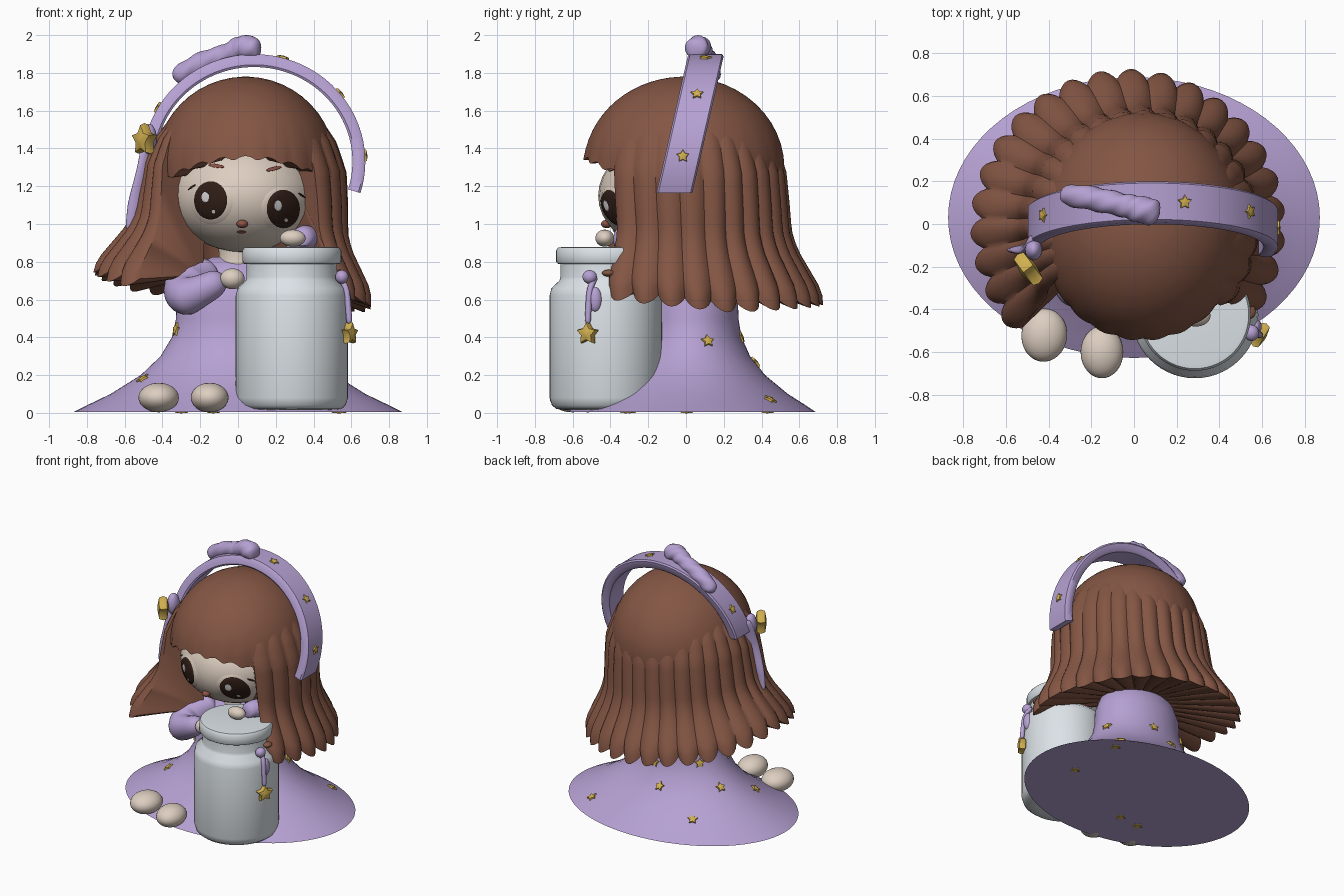
import bpy, bmesh, math
from math import sin, cos, pi, radians, sqrt
from mathutils import Vector, Matrix

if "Cube" in bpy.data.objects:
    bpy.data.objects.remove(bpy.data.objects["Cube"])


def material(name, *srgb):
    col = [((c / 255 + .055) / 1.055) ** 2.4 for c in srgb] + [1]
    m = bpy.data.materials.new(name)
    m.use_nodes = True
    m.diffuse_color = col
    bsdf = m.node_tree.nodes["Principled BSDF"]
    bsdf.inputs["Base Color"].default_value = col
    bsdf.inputs["Roughness"].default_value = .7
    return m


LAVENDER = material("lavender cloth", 182, 161, 211)
BROWN = material("brown hair", 132, 86, 68)
SKIN = material("pale skin", 221, 206, 192)
GLASS = material("grey jar", 220, 227, 232)
GOLD = material("gold", 210, 176, 80)
DARK = material("dark eye", 48, 30, 23)
SHINE = material("eye shine", 215, 215, 218)
LIP = material("lip red brown", 140, 82, 68)


def finish(name, bm, mat, angle=40, closed=True):
    if closed:
        bmesh.ops.recalc_face_normals(bm, faces=bm.faces)
    me = bpy.data.meshes.new(name)
    bm.to_mesh(me)
    bm.free()
    me.materials.append(mat)
    ob = bpy.data.objects.new(name, me)
    bpy.context.collection.objects.link(ob)
    bpy.ops.object.select_all(action='DESELECT')
    ob.select_set(True)
    bpy.context.view_layer.objects.active = ob
    bpy.ops.object.shade_smooth_by_angle(angle=radians(angle))
    return ob


def loft(name, rings, mat, angle=40):
    """Skin closed rings of points and cap both ends."""
    bm = bmesh.new()
    vs = [[bm.verts.new(p) for p in ring] for ring in rings]
    n = len(vs[0])
    for a, b in zip(vs, vs[1:]):
        for i in range(n):
            bm.faces.new((a[i], a[(i + 1) % n], b[(i + 1) % n], b[i]))
    bm.faces.new(vs[0])
    bm.faces.new(vs[-1])
    return finish(name, bm, mat, angle)


def lathe(name, profile, centre, mat, yscale=1, n=56, angle=40):
    rings = [[(centre[0] + r * cos(2 * pi * i / n), centre[1] + r * yscale * sin(2 * pi * i / n), z)
              for i in range(n)] for r, z in profile]
    return loft(name, rings, mat, angle)


def lerp(keys, x):
    for (a, p), (b, q) in zip(keys, keys[1:]):
        if x <= b:
            return p + (q - p) * max(0, (x - a) / (b - a))
    return keys[-1][1]


def tube(name, path, radii, mat, flat=1, twist=0, steps=28, n=18):
    """Round-ended tube through a smooth path; twist adds a rope pattern."""
    pts = [Vector(p) for p in path]
    rings, m = [], len(pts) - 1
    for k in range(steps + 1):
        u = k / steps
        i = min(int(u * m), m - 1)
        f = u * m - i
        p0, p1, p2, p3 = (pts[max(0, min(m, j))] for j in (i - 1, i, i + 1, i + 2))
        pos = .5 * (2 * p1 + (p2 - p0) * f + (2 * p0 - 5 * p1 + 4 * p2 - p3) * f * f
                    + (3 * p1 - p0 - 3 * p2 + p3) * f ** 3)
        d = (p2 - p0).lerp(p3 - p1, f)
        rot = d.to_track_quat('Z', 'Y')
        r = lerp([(j / m, v) for j, v in enumerate(radii)], u)
        r *= sqrt(max(.03, 1 - max(0, abs(2 * u - 1) - .75) ** 2 * 16))
        ring = []
        for j in range(n):
            a = 2 * pi * j / n
            q = r * (1 + (.05 * sin(3 * a + twist * u) if twist else 0))
            ring.append(pos + rot @ Vector((q * cos(a) * flat, q * sin(a), 0)))
        rings.append(ring)
    return loft(name, rings, mat, 60)


def ball(name, loc, size, mat, rot=0):
    bm = bmesh.new()
    bmesh.ops.create_uvsphere(bm, u_segments=32, v_segments=18, radius=1)
    bm.transform(Matrix.Translation(loc) @ Matrix.Rotation(rot, 4, 'Z') @ Matrix.Diagonal((*size, 1)))
    return finish(name, bm, mat, 80)


def star(name, loc, normal, r, depth):
    n = Vector(normal).normalized()
    up = Vector((0, 1, 0)) if abs(n.z) > .95 else Vector((0, 0, 1))
    x = up.cross(n).normalized()
    y = n.cross(x)
    place = lambda a, q, h: Vector(loc) + x * sin(a) * q + y * cos(a) * q + n * h
    rings = [[place(pi * i / 5, s * (r if i % 2 == 0 else r * .55), h * depth) for i in range(10)]
             for s, h in ((.15, -1), (.88, -.7), (1, 0), (.88, .7), (.15, 1))]
    return loft(name, rings, GOLD, 50)


# Dress with flared skirt, and neck
SKIRT = [(.005, .87), (.04, .8), (.1, .675), (.2, .515), (.3, .41), (.4, .35), (.5, .328),
         (.6, .325), (.7, .29), (.78, .21), (.825, .14)]
lathe("dress", [(r, z) for z, r in SKIRT], (0, .03), LAVENDER, .755, 72, 60)
lathe("neck", [(.11, .78), (.1, .84), (.11, .9)], (0, -.01), SKIN)

# Stars scattered on the skirt and its underside
for az, z in ((94, .265), (158, .275), (124, .12), (203, .18), (139, .44), (197, .44), (48, .07),
              (18, .38), (80, .4)):
    a, r = radians(az), lerp(SKIRT, z)
    slope = (lerp(SKIRT, z - .03) - lerp(SKIRT, z + .03)) / .06
    star("skirt_star", (r * cos(a), .03 + .755 * r * sin(a), z), (cos(a), 1.25 * sin(a), slope), .039, .014)
for x, y in ((.53, .43), (.54, 0), (-.3, -.32), (-.13, -.3)):
    star("underside_star", (x, y, .006), (0, 0, -1), .038, .008)

# Feet
ball("right_foot", (-.42, -.52, .081), (.107, .125, .078), SKIN, -.1)
ball("left_foot", (-.15, -.6, .081), (.1, .122, .078), SKIN)

# Arms and hands
tube("right_sleeve", [(-.14, -.06, .76), (-.27, -.16, .68), (-.26, -.3, .62), (-.07, -.36, .71)],
     (.08, .115, .1, .06), LAVENDER)
ball("right_hand", (-.03, -.37, .71), (.065, .06, .055), SKIN)
tube("left_sleeve", [(.15, -.06, .77), (.3, -.16, .82), (.36, -.3, .93), (.33, -.38, .93)],
     (.08, .08, .065, .05), LAVENDER)
ball("left_hand", (.29, -.43, .925), (.068, .05, .045), SKIN)

# Jar and lid
JAR = (.285, -.425)
lathe("jar", [(.2, .015), (.26, .02), (.285, .04), (.297, .08), (.297, .62), (.288, .66), (.245, .7),
              (.24, .72), (.24, .8)], JAR, GLASS)
lathe("jar_lid", [(.23, .785), (.255, .79), (.262, .8), (.262, .86), (.252, .875), (.23, .878)], JAR, GLASS)

# Charm hanging from the jar
tube("charm_cord", [(.54, -.48, .72), (.575, -.51, .64), (.59, -.52, .47)], (.016, .016, .016), LAVENDER)
ball("charm_bow_top", (.55, -.51, .72), (.035, .038, .036), LAVENDER)
ball("charm_bow_side", (.57, -.48, .6), (.028, .035, .065), LAVENDER)
star("charm_star", (.59, -.52, .42), (.85, -.5, 0), .065, .03)
ball("loose_lock", (.54, -.41, .74), (.03, .035, .018), BROWN)

# Head and face
HEAD, HR = Vector((.035, -.08, 1.15)), Vector((.39, .385, .3))
ball("head", HEAD, HR, SKIN)


def patch(name, x, z, rx, rz, lift, mat, tilt=0, n=28):
    """Thin oval plate that follows the front of the head."""
    bm = bmesh.new()
    rings = []
    for k in (.02, .35, .65, .9, 1):
        ring = []
        for i in range(n):
            a = 2 * pi * i / n
            dx, dz = k * rx * cos(a), k * rz * sin(a)
            px, pz = x + dx * cos(tilt) - dz * sin(tilt), z + dx * sin(tilt) + dz * cos(tilt)
            d = 1 - ((px - HEAD.x) / HR.x) ** 2 - ((pz - HEAD.z) / HR.z) ** 2
            ring.append(bm.verts.new((px, HEAD.y - HR.y * sqrt(max(d, 0)) - lift * (k < 1), pz)))
        rings.append(ring)
    for p, q in zip(rings, rings[1:]):
        for i in range(n):
            bm.faces.new((p[i], q[i], q[(i + 1) % n], p[(i + 1) % n]))
    bm.faces.new(rings[0])
    bm.normal_update()
    bmesh.ops.reverse_faces(bm, faces=[f for f in bm.faces if f.normal.y > 0])
    return finish(name, bm, mat, 60, False)


for side, x, z, out in (("right", -.145, 1.12, -1), ("left", .24, 1.075, 1)):
    patch(side + "_eye_white", x - .005 * out, z, .112, .122, .004, SKIN)
    patch(side + "_eye", x, z + .005, .092, .106, .008, DARK)
    patch(side + "_eye_shine", x - .028, z + .022, .022, .03, .0095, SHINE)
    patch(side + "_eye_glint", x + .015, z - .055, .01, .011, .0095, SHINE)
    patch(side + "_lash", x + .1 * out, z + .075, .024, .005, .006, DARK, -.6 * out)
patch("right_brow", -.115, 1.308, .042, .01, .008, LIP, -.15)
patch("left_brow", .19, 1.293, .042, .01, .008, LIP, .25)
ball("nose", (.022, -.42, 1.0), (.03, .03, .022), LIP)
patch("mouth", .018, .957, .024, .008, .008, LIP)

# Crown of hair with scalloped fringe
N = 168


def crown_point(i, k):
    a = 2 * pi * i / N
    front = max(0, -sin(a))
    low = 1.16 + .175 * front ** 1.5 + .025 * abs(cos(a * 12))
    phi = .04 + (math.acos((low - 1.3) / .48) - .04) * k
    swell = 1 + .015 * k ** 6 * abs(sin(a * 12))
    return (.04 + .48 * swell * sin(phi) * cos(a), -.01 + .53 * swell * sin(phi) * sin(a), 1.3 + .48 * cos(phi))


crown = [[crown_point(i, k / 14) for i in range(N)] for k in range(15)]
crown.append([(.04 + (x - .04) * .6, y * .6, z + .02) for x, y, z in crown[-1]])
loft("hair_crown", crown, BROWN, 50)

# Long fluted hair flaring out around the back and sides
TIPS = [(-33, .6), (20, .53), (90, .57), (135, .64), (180, .75), (224, .66)]
FLARE = [(0, .4), (.12, .48), (.28, .535), (.45, .55), (.6, .56), (.7, .59), (.8, .645), (.92, .71), (1, .715)]
LOCKS, STEPS = 22, 8
columns = []
for i in range(LOCKS * STEPS + 1):
    u = i / (LOCKS * STEPS)
    lobe = abs(sin(pi * u * LOCKS)) ** .8
    edge = max(0, abs(2 * u - 1) - .6) / .4
    ring = []
    for k in range(19):
        f = k / 18
        deg = -35 + 259 * u - 14 * (1 - f) * edge
        tip = lerp(TIPS, deg) + .05 * (1 - lobe) * f ** 3
        r = lerp(FLARE, f) * (1 + (.03 + .045 * f ** 2) * (lobe - .6))
        a = radians(deg)
        cx = .04 - .07 * f ** 2
        ring.append((cx + r * cos(a), -.01 + r * sin(a), 1.55 + (tip - 1.55) * f))
    ring += [(.22 * cos(a) - .03, -.01 + .22 * sin(a), .73), (.2 * cos(a), -.01 + .2 * sin(a), 1.5)]
    columns.append(ring)
loft("long_hair", columns, BROWN, 50)


# Headband, a flat strip leaning forward toward its ends
def band_point(deg, lift, across=0):
    a = radians(deg)
    z = 1.33 + (.535 + lift) * sin(a)
    return (.085 + (.555 + lift) * cos(a), .1 - .16 * (1.87 - z) / .7 + across, z)


SECTION = ((-.034, -.085), (-.022, -.095), (.022, -.095), (.034, -.085),
           (.034, .085), (.022, .095), (-.022, .095), (-.034, .085))
loft("headband", [[band_point(-17 + 188 * i / 48, h, w) for h, w in SECTION] for i in range(49)], LAVENDER)
for deg in (3, 39, 75, 150):
    star("headband_star", band_point(deg, .034), (cos(radians(deg)), 0, sin(radians(deg))), .036, .012)

# Twisted knot, trailing ribbon and large star on the headband
tube("headband_knot", [(-.34, .14, 1.77), (-.2, .12, 1.85), (-.06, .09, 1.9), (.02, .07, 1.935), (.12, .05, 1.925)],
     (.05, .056, .054, .062, .064), LAVENDER, twist=34, steps=72, n=24)
tube("ribbon_tail", [(-.47, -.06, 1.5), (-.5, -.11, 1.3), (-.55, -.12, 1.1), (-.575, -.12, .96)],
     (.04, .04, .034, .02), LAVENDER, flat=.5)
ball("ribbon_loop", (-.47, -.12, 1.45), (.04, .05, .08), LAVENDER)
star("large_star", (-.495, -.21, 1.445), (-.8, -.6, 0), .09, .04)
